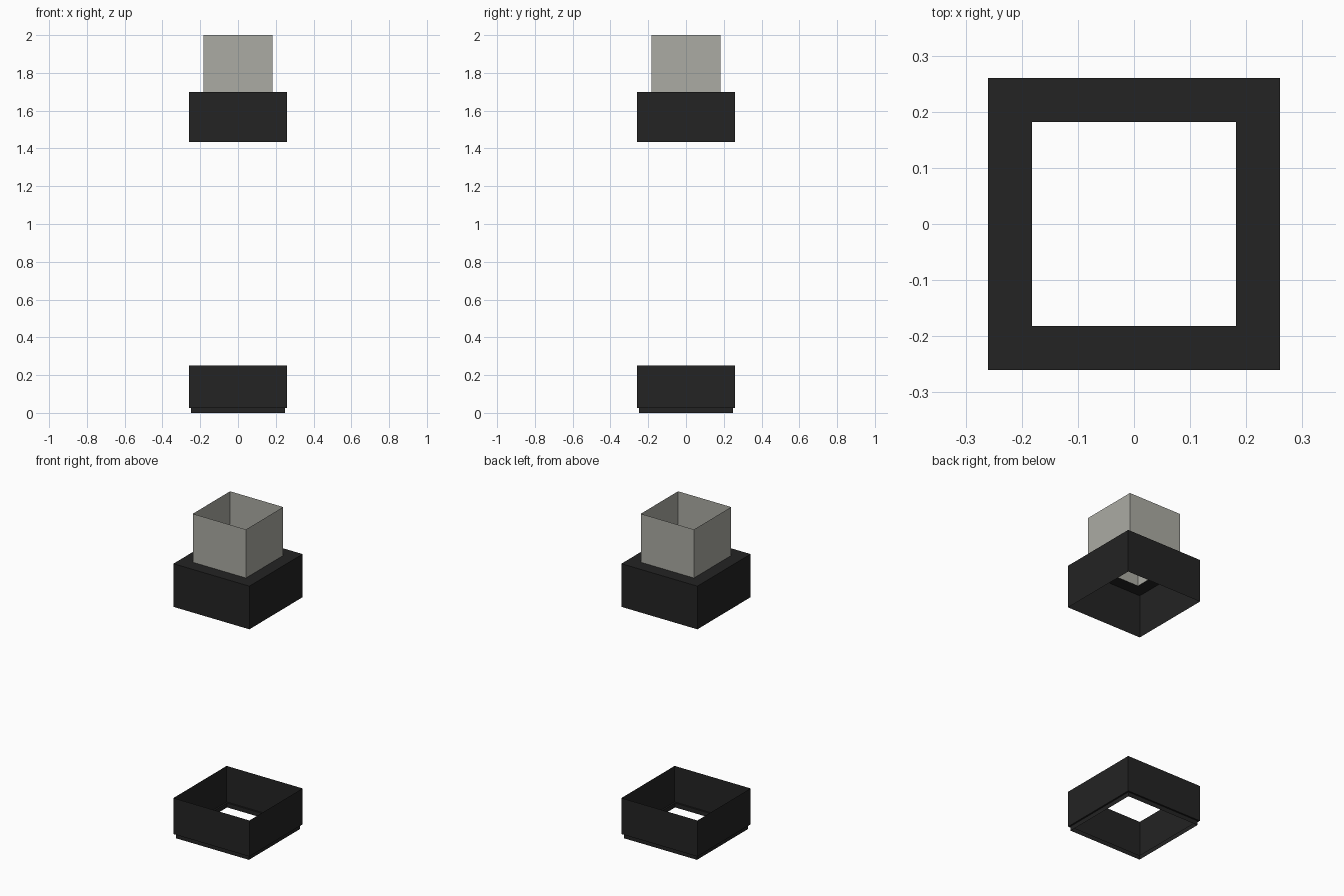
import bpy
import bmesh

cube = bpy.data.objects.get("Cube")
if cube:
    bpy.data.objects.remove(cube, do_unlink=True)


def make_material(name, color):
    mat = bpy.data.materials.new(name)
    mat.use_nodes = True
    mat.diffuse_color = color
    mat.node_tree.nodes["Principled BSDF"].inputs["Base Color"].default_value = color
    return mat


def square_shell(name, profile, mat):
    """Open square sleeve through (half width, height) steps, bottom to top."""
    bm = bmesh.new()
    corners = [(-1, -1), (1, -1), (1, 1), (-1, 1)]
    rings = [[bm.verts.new((sx * half, sy * half, z)) for sx, sy in corners]
             for half, z in profile]
    for low, high in zip(rings, rings[1:]):
        for i in range(4):
            j = (i + 1) % 4
            bm.faces.new((low[i], low[j], high[j], high[i]))
    mesh = bpy.data.meshes.new(name)
    bm.to_mesh(mesh)
    bm.free()
    mesh.materials.append(mat)
    obj = bpy.data.objects.new(name, mesh)
    bpy.context.collection.objects.link(obj)
    return obj


black = make_material("matte black", (0.017, 0.017, 0.017, 1))
grey = make_material("warm grey", (0.41, 0.41, 0.37, 1))

# Base sleeve with a slightly recessed foot
square_shell("base_sleeve", [(0.25, 0), (0.25, 0.027), (0.26, 0.027), (0.26, 0.25)], black)

# Upper collar: skirt and flat top with a square opening
square_shell("upper_collar", [(0.26, 1.433), (0.26, 1.70), (0.182, 1.70)], black)

# Open neck rising from the collar
square_shell("neck", [(0.182, 1.70), (0.182, 2.0)], grey)
